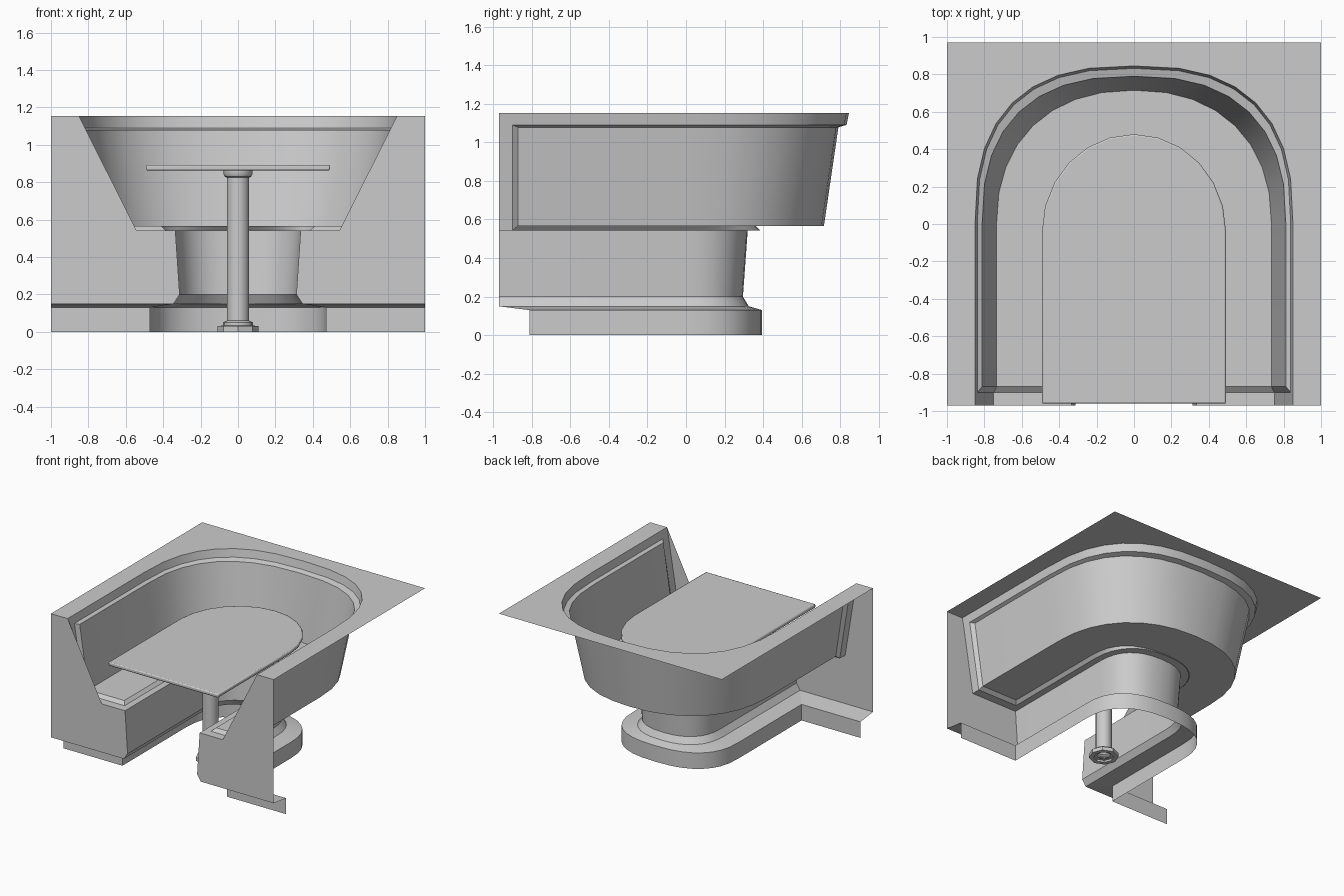
import bpy, bmesh
from math import sin, cos, pi

if "Cube" in bpy.data.objects:
    bpy.data.objects.remove(bpy.data.objects["Cube"])

FRONT, BACK, TOP = -0.97, 0.97, 1.153
KICK_Y, ARC = -0.81, 16


def finish(name, bm, angle=30):
    bmesh.ops.remove_doubles(bm, verts=bm.verts, dist=0.0005)
    bmesh.ops.recalc_face_normals(bm, faces=bm.faces)
    mesh = bpy.data.meshes.new(name)
    bm.to_mesh(mesh)
    bm.free()
    ob = bpy.data.objects.new(name, mesh)
    bpy.context.collection.objects.link(ob)
    bpy.context.view_layer.objects.active = ob
    for o in bpy.data.objects:
        o.select_set(o == ob)
    bpy.ops.object.shade_smooth_by_angle(angle=angle * pi / 180)
    return ob


def spow(v, p):
    return abs(v) ** p * (1 if v >= 0 else -1)


# Booth section: half width, back y, z, roundness, (half width, z) at the front frame
section = [
    (0.85, 0.845, TOP, 2.6, (0.85, TOP)),
    (0.838, 0.832, 1.09, 2.6, (0.838, 1.09)),
    (0.812, 0.79, 1.078, 2.5, (0.838, 1.09)),
    (0.735, 0.715, 0.567, 2.25, (0.75, 0.543)),
    (0.412, 0.36, 0.567, 2.4, (0.388, 0.543)),
    (0.388, 0.385, 0.543, 2.4, (0.388, 0.543)),
    (0.335, 0.32, 0.543, 2.4, (0.335, 0.543)),
    (0.312, 0.295, 0.2, 2.4, (0.312, 0.2)),
    (0.345, 0.325, 0.15, 2.4, (0.345, 0.15)),
    (0.47, 0.395, 0.13, 2.5, (0.47, 0.13)),
    (0.47, 0.395, 0.0, 2.5, (0.47, 0.0)),
]


def u_path(w, b, z, n, frame):
    fw, fz = frame
    ys = (KICK_Y, -0.79, -0.76) if z < 0.14 else (FRONT, -0.9, -0.87)
    side = [(fw, ys[0], fz), (fw, ys[1], fz), (w, ys[2], z)]
    arc = []
    for i in range(ARC + 1):
        a = pi * i / ARC
        arc.append((w * spow(cos(a), 2 / n), b * spow(sin(a), 2 / n), z))
    return side + arc + [(-x, y, zz) for x, y, zz in reversed(side)]


# Booth shell: U-shaped sweep of the section, with the cushion raised behind the frame
bm = bmesh.new()
rows = [[bm.verts.new(p) for p in u_path(*s)] for s in section]
for r0, r1 in zip(rows, rows[1:]):
    for i in range(len(r0) - 1):
        bm.faces.new((r0[i], r0[i + 1], r1[i + 1], r1[i]))
finish("booth_seat", bm)

# Top ledge: flat sheet around the U opening
bm = bmesh.new()
rim = u_path(*section[0])
corners = [(-1, FRONT, TOP), (-1, BACK, TOP), (1, BACK, TOP), (1, FRONT, TOP)]
bm.faces.new([bm.verts.new(p) for p in rim + corners])
bmesh.ops.triangulate(bm, faces=bm.faces)
finish("top_ledge", bm)

# End panels: upright front, sloping underside and recessed kick board, both sides
for s, side in ((1, "right"), (-1, "left")):
    bm = bmesh.new()

    def face(pts):
        bm.faces.new([bm.verts.new((s * x, y, z)) for x, y, z in pts])

    outline = [(0.85, TOP), (0.838, 1.09), (0.75, 0.543), (0.335, 0.543),
               (0.312, 0.2), (0.345, 0.15), (1, 0.15), (1, TOP)]
    face([(x, FRONT, z) for x, z in outline])
    face([(0.345, FRONT, 0.15), (1, FRONT, 0.15), (1, KICK_Y, 0.13), (0.47, KICK_Y, 0.13)])
    face([(0.47, KICK_Y, 0.13), (1, KICK_Y, 0.13), (1, KICK_Y, 0), (0.47, KICK_Y, 0)])
    bmesh.ops.triangulate(bm, faces=bm.faces)
    finish("end_panel_" + side, bm)

# Table top: rounded slab with a softened edge
bm = bmesh.new()
plan = [(0.492, -0.96)]
plan += [(0.492 * cos(pi * i / 12), -0.04 + 0.52 * sin(pi * i / 12)) for i in range(13)]
plan += [(-0.492, -0.96)]
base = bm.faces.new([bm.verts.new((x, y, 0.863)) for x, y in plan])
ext = bmesh.ops.extrude_face_region(bm, geom=[base])
bmesh.ops.translate(bm, vec=(0, 0, 0.03),
                    verts=[v for v in ext["geom"] if isinstance(v, bmesh.types.BMVert)])
table = finish("table_top", bm)
bev = table.modifiers.new("edge", "BEVEL")
bev.width, bev.segments, bev.limit_method = 0.008, 2, "ANGLE"
bev.angle_limit = pi / 3


def lathe(name, prof, sides, y=-0.35):
    bm = bmesh.new()
    rings = [[bm.verts.new((r * cos(2 * pi * i / sides), y + r * sin(2 * pi * i / sides), z))
              for i in range(sides)] for r, z in prof]
    for a, b in zip(rings, rings[1:]):
        for i in range(sides):
            j = (i + 1) % sides
            bm.faces.new((a[i], a[j], b[j], b[i]))
    return finish(name, bm, 35)


# Pedestal: post with collars, on an eight-sided foot
lathe("table_post", [(0.05, 0.015), (0.08, 0.03), (0.08, 0.05), (0.06, 0.06), (0.06, 0.825),
                     (0.07, 0.83), (0.078, 0.845), (0.078, 0.864)], 16)
lathe("table_foot", [(0.05, 0.015), (0.075, 0.015), (0.075, 0), (0.11, 0), (0.11, 0.03), (0.07, 0.035)], 8)
